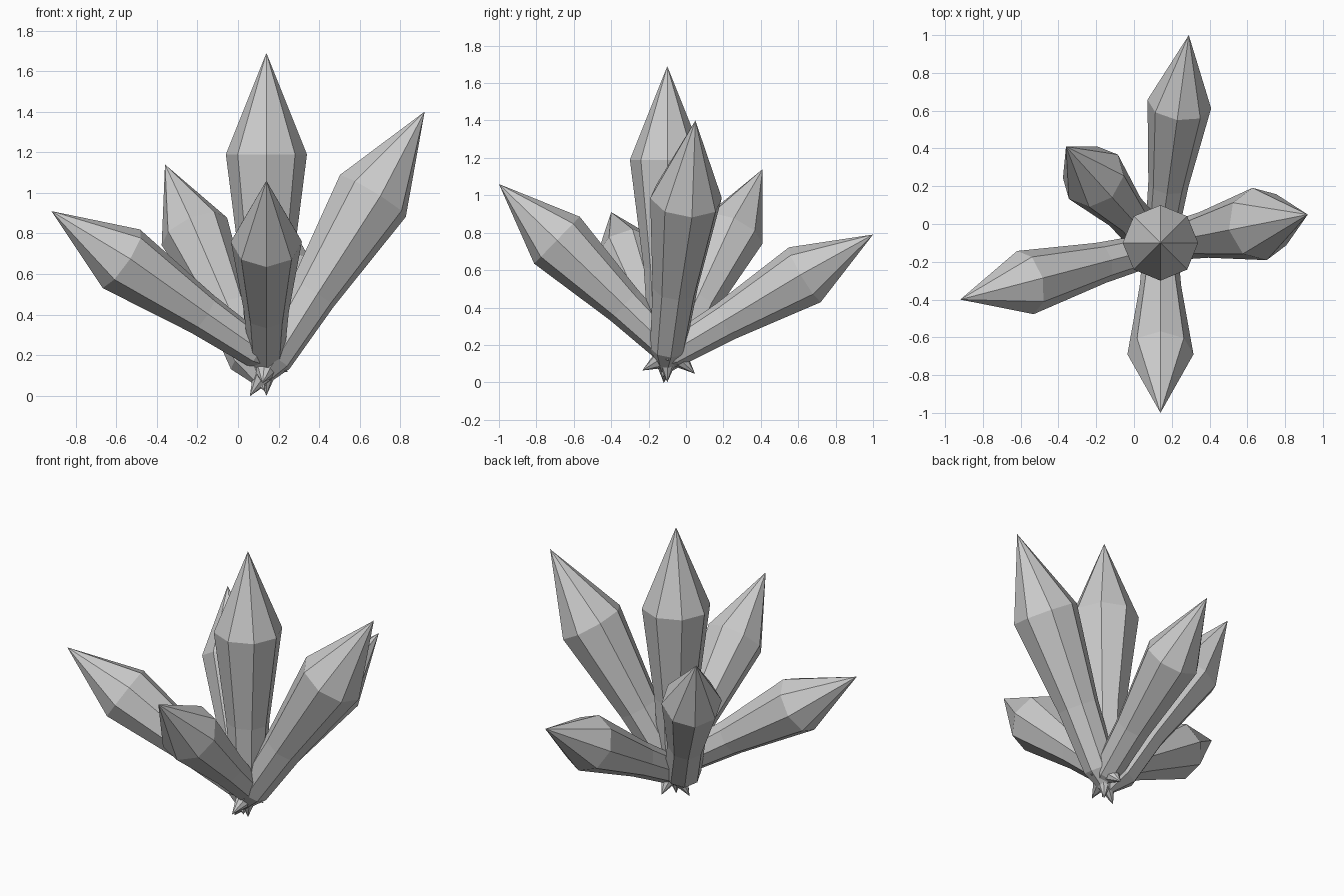
import bpy, bmesh
from math import cos, sin, tau
from mathutils import Vector

cube = bpy.data.objects.get("Cube")
if cube:
    bpy.data.objects.remove(cube)

stone = bpy.data.materials.new("grey crystal")
stone.use_nodes = True
colour = (0.6, 0.6, 0.6, 1)
stone.diffuse_color = colour
stone.node_tree.nodes["Principled BSDF"].inputs["Base Color"].default_value = colour

SIDES = 8


def crystal(name, tip, shoulder, radius, root=0.5):
    """Faceted shard: pointed head, tapering shaft and a blunt pointed root."""
    tip, shoulder = Vector(tip), Vector(shoulder)
    head = (tip - shoulder).length
    turn = (tip - shoulder).to_track_quat('Z', 'Y')
    bm = bmesh.new()

    def place(x, y, z):
        return bm.verts.new(shoulder + turn @ Vector((x, y, z)))

    # rings: distance below the shoulder in head lengths, share of the radius
    rings = []
    for drop, share in ((0, 1), (1.16, 0.63), (1.93, root)):
        r = radius * share
        rings.append([place(r * cos(tau * i / SIDES), r * sin(tau * i / SIDES), -drop * head)
                      for i in range(SIDES)])
    top = place(0, 0, head)
    bottom = place(0, 0, -2.38 * head)
    for i in range(SIDES):
        j = (i + 1) % SIDES
        bm.faces.new((rings[0][i], rings[0][j], top))
        bm.faces.new((rings[-1][j], rings[-1][i], bottom))
        for a, b in zip(rings, rings[1:]):
            bm.faces.new((b[i], b[j], a[j], a[i]))
    bmesh.ops.recalc_face_normals(bm, faces=bm.faces)
    mesh = bpy.data.meshes.new(name)
    bm.to_mesh(mesh)
    bm.free()
    mesh.materials.append(stone)
    bpy.context.collection.objects.link(bpy.data.objects.new(name, mesh))


# upright shard and the five leaning around it
crystal("centre_crystal", (0.14, -0.10, 1.69), (0.14, -0.10, 1.19), 0.20)
crystal("front_crystal", (0.14, -1.00, 1.06), (0.14, -0.69, 0.76), 0.175)
crystal("left_crystal", (0.92, 0.05, 1.40), (0.665, 0.0, 0.985), 0.195)
crystal("right_crystal", (-0.92, -0.40, 0.91), (-0.575, -0.31, 0.675), 0.173)
crystal("back_crystal", (0.29, 1.00, 0.79), (0.24, 0.635, 0.575), 0.17)
crystal("back_right_crystal", (-0.36, 0.41, 1.14), (-0.215, 0.25, 0.81), 0.175, 0.62)
